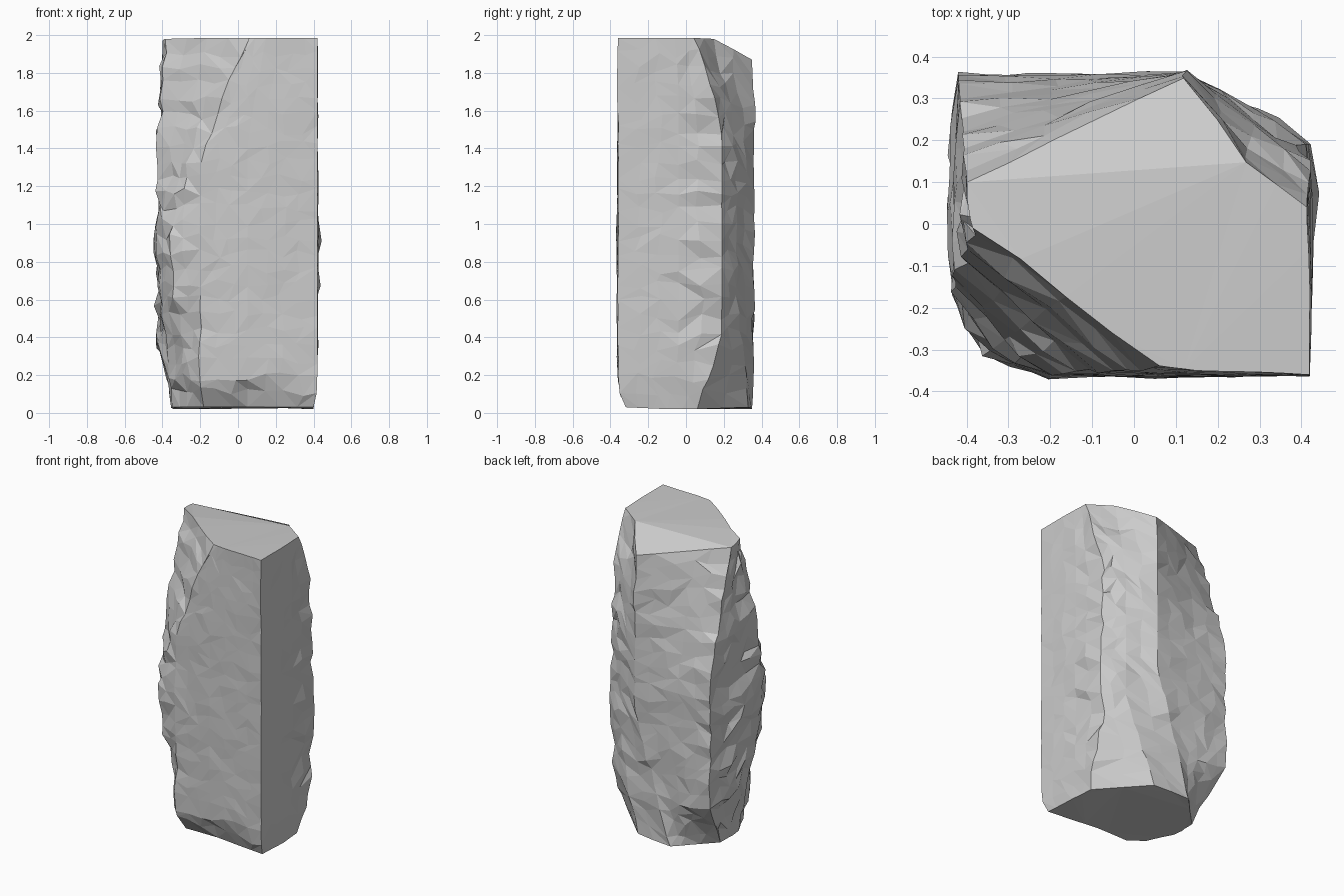
import bpy, bmesh, math, random
from mathutils import Vector, noise

random.seed(7)
if "Cube" in bpy.data.objects:
    bpy.data.objects.remove(bpy.data.objects["Cube"])

LEVELS = 24
STEP = 0.1


class Corner:
    """Vertical edge of the pillar: foot, waist and crown, plus side roughness."""
    def __init__(self, foot, waist, crown, rise, taper, rough):
        self.foot, self.crown = Vector(foot), Vector(crown)
        self.waist = Vector(waist)
        self.rise, self.taper, self.rough = rise, taper, rough

    def at(self, t):
        z = self.foot.z + (self.crown.z - self.foot.z) * t
        xy = self.waist
        if z < self.rise:
            k = (z - self.foot.z) / (self.rise - self.foot.z)
            xy = self.foot.xy.lerp(self.waist, k)
        elif z > self.taper:
            k = (z - self.taper) / (self.crown.z - self.taper)
            xy = self.waist.lerp(self.crown.xy, k ** 1.2)
        return Vector((xy.x, xy.y, z))


# Corners in clockwise order from above; roughness belongs to the side that follows
corners = [
    Corner((.4, -.32, .03), (.42, -.36), (.42, -.36, 1.985), .13, 1.9, .005),    # front right
    Corner((.05, -.28, .03), (.05, -.365), (.15, -.35, 1.985), .2, 1.4, .005),   # front middle
    Corner((-.18, -.28, .03), (-.2, -.36), (.06, -.34, 1.985), .12, 1.3, .02),   # front left
    Corner((-.27, -.21, .03), (-.34, -.3), (-.16, -.17, 1.985), .75, 1.1, .022), # cut middle
    Corner((-.35, -.05, .03), (-.43, -.17), (-.39, -.01, 1.98), .75, 1.1, .022), # left front
    Corner((-.34, .13, .02), (-.42, .35), (-.4, .1, 1.965), .33, 1.1, .01),      # left back
    Corner((-.13, .35, .02), (.12, .36), (.12, .35, 1.87), .85, 1.7, .013),      # back
    Corner((.12, .33, .03), (.29, .27), (.27, .15, 1.98), .6, 1.4, .018),        # back chamfer
    Corner((.39, .06, .02), (.41, .19), (.41, .04, 1.985), .4, 1.5, .018),       # right back
    Corner((.4, -.1, .02), (.425, -.04), (.42, -.06, 1.985), .3, 1.7, .006),     # right middle
]
count = len(corners)
segments = [max(2, round((c.waist - corners[(i + 1) % count].waist).length / STEP))
            for i, c in enumerate(corners)]

bm = bmesh.new()
rings, corner_slots = [], []
for level in range(LEVELS + 1):
    t = level / LEVELS
    inner = 0 < level < LEVELS
    ring = []
    for i, c in enumerate(corners):
        nxt, prev = corners[(i + 1) % count], corners[i - 1]
        a, b = c.at(t), nxt.at(t)
        side = b - a
        outward = Vector((-side.y, side.x, 0)).normalized()
        if level == 0:
            corner_slots.append(len(ring))
        for s in range(segments[i]):
            p = a.lerp(b, s / segments[i])
            rough = c.rough if s else (c.rough + prev.rough) / 2
            # Chipped surface: broad lumps, fine jitter and scallops on rough sides
            lump = noise.noise(Vector((p.x * 5, p.y * 5, p.z * 3)))
            scallop = math.sin(p.z * 28 + 5 * noise.noise(p * 3)) * rough * 25
            push = rough * (lump + scallop + random.uniform(-.5, .5))
            if inner:
                p += outward * push
                p.z += random.uniform(-.025, .025)
                if s:
                    p += side.normalized() * random.uniform(-.025, .025)
            else:
                p += outward * push * 0.3
            ring.append(bm.verts.new(p))
    rings.append(ring)

# Faceted sides, split along random diagonals
size = len(rings[0])
for low, high in zip(rings, rings[1:]):
    for j in range(size):
        k = (j + 1) % size
        quad = [low[j], high[j], high[k], low[k]]
        d = random.randint(0, 1)
        bm.faces.new([quad[d], quad[d + 1], quad[d + 2]])
        bm.faces.new([quad[d], quad[d + 2], quad[(d + 3) % 4]])

# Crown: a flat front part and a slope falling to the back; flat foot below
crown = rings[-1]
left, chamfer = corner_slots[5], corner_slots[7]
caps = [bm.faces.new(crown[left:chamfer + 1]),
        bm.faces.new(crown[chamfer:] + crown[:left + 1]),
        bm.faces.new(rings[0])]
bmesh.ops.triangulate(bm, faces=caps)
bmesh.ops.recalc_face_normals(bm, faces=bm.faces[:])

mesh = bpy.data.meshes.new("rock_pillar")
bm.to_mesh(mesh)
bm.free()
pillar = bpy.data.objects.new("rock_pillar", mesh)
bpy.context.collection.objects.link(pillar)

# Stone
stone = bpy.data.materials.new("pale grey stone")
stone.use_nodes = True
colour = (0.6, 0.6, 0.6, 1)
stone.diffuse_color = colour
stone.node_tree.nodes["Principled BSDF"].inputs["Base Color"].default_value = colour
mesh.materials.append(stone)
